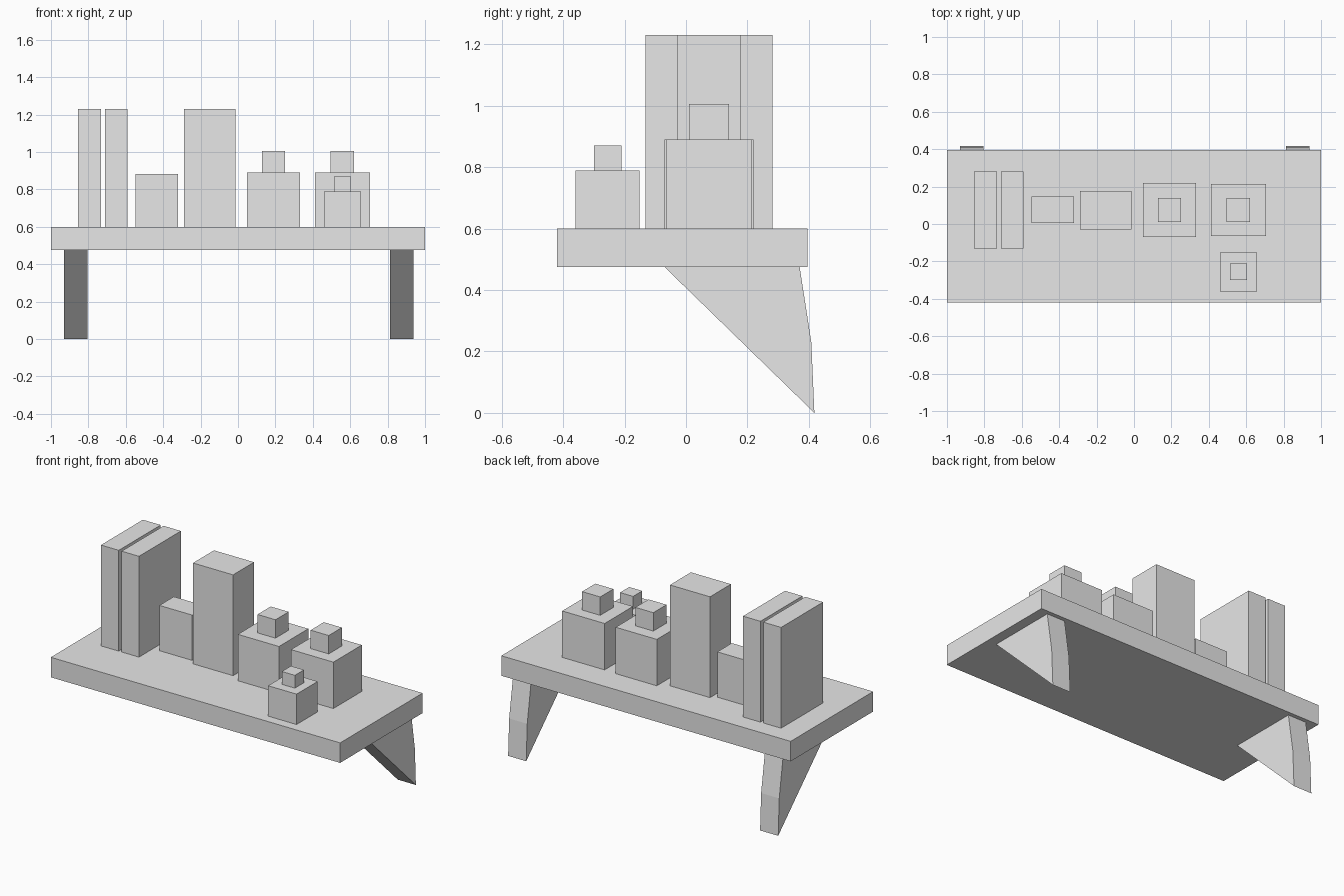
import bpy
import bmesh

if "Cube" in bpy.data.objects:
    bpy.data.objects.remove(bpy.data.objects["Cube"], do_unlink=True)

# One plain grey for everything
grey = bpy.data.materials.new("plain grey")
grey.use_nodes = True
grey.diffuse_color = (0.8, 0.8, 0.8, 1)
grey.node_tree.nodes["Principled BSDF"].inputs["Base Color"].default_value = (0.8, 0.8, 0.8, 1)


def prism(name, profile, x0, x1):
    """Extrude a (y, z) profile along x."""
    bm = bmesh.new()
    face = bm.faces.new([bm.verts.new((x0, y, z)) for y, z in profile])
    side = bmesh.ops.extrude_face_region(bm, geom=[face])
    moved = [v for v in side["geom"] if isinstance(v, bmesh.types.BMVert)]
    bmesh.ops.translate(bm, verts=moved, vec=(x1 - x0, 0, 0))
    bmesh.ops.recalc_face_normals(bm, faces=bm.faces)
    mesh = bpy.data.meshes.new(name)
    bm.to_mesh(mesh)
    bm.free()
    mesh.materials.append(grey)
    obj = bpy.data.objects.new(name, mesh)
    bpy.context.collection.objects.link(obj)
    return obj


def box(name, x, y, z):
    return prism(name, [(y[0], z[0]), (y[1], z[0]), (y[1], z[1]), (y[0], z[1])], *x)


def jar(name, x, y, top, lid_x, lid_y, lid_top):
    box(name + "_body", x, y, (SHELF_TOP, top))
    box(name + "_lid", lid_x, lid_y, (top, lid_top))


# Shelf board
SHELF_BOTTOM, SHELF_TOP = 0.475, 0.6
box("shelf_board", (-1, 1), (-0.42, 0.395), (SHELF_BOTTOM, SHELF_TOP))

# Tapered brackets under the board
bracket = [(-0.07, SHELF_BOTTOM), (0.37, SHELF_BOTTOM), (0.408, 0.23), (0.418, 0)]
prism("right_bracket", bracket, -0.93, -0.805)
prism("left_bracket", bracket, 0.812, 0.937)

# Two upright books
TALL = 1.23
box("outer_book", (-0.855, -0.732), (-0.132, 0.282), (SHELF_TOP, TALL))
box("inner_book", (-0.712, -0.592), (-0.132, 0.282), (SHELF_TOP, TALL))

# Low box and tall box
box("low_box", (-0.547, -0.32), (0.005, 0.148), (SHELF_TOP, 0.883))
box("tall_box", (-0.29, -0.013), (-0.03, 0.177), (SHELF_TOP, TALL))

# Square jars with lids
jar("middle_jar", (0.048, 0.332), (-0.07, 0.22), 0.89, (0.128, 0.252), (0.01, 0.14), 1.005)
jar("left_jar", (0.412, 0.705), (-0.065, 0.215), 0.89, (0.495, 0.62), (0.01, 0.14), 1.005)
jar("small_jar", (0.46, 0.657), (-0.36, -0.152), 0.79, (0.513, 0.603), (-0.3, -0.21), 0.87)
